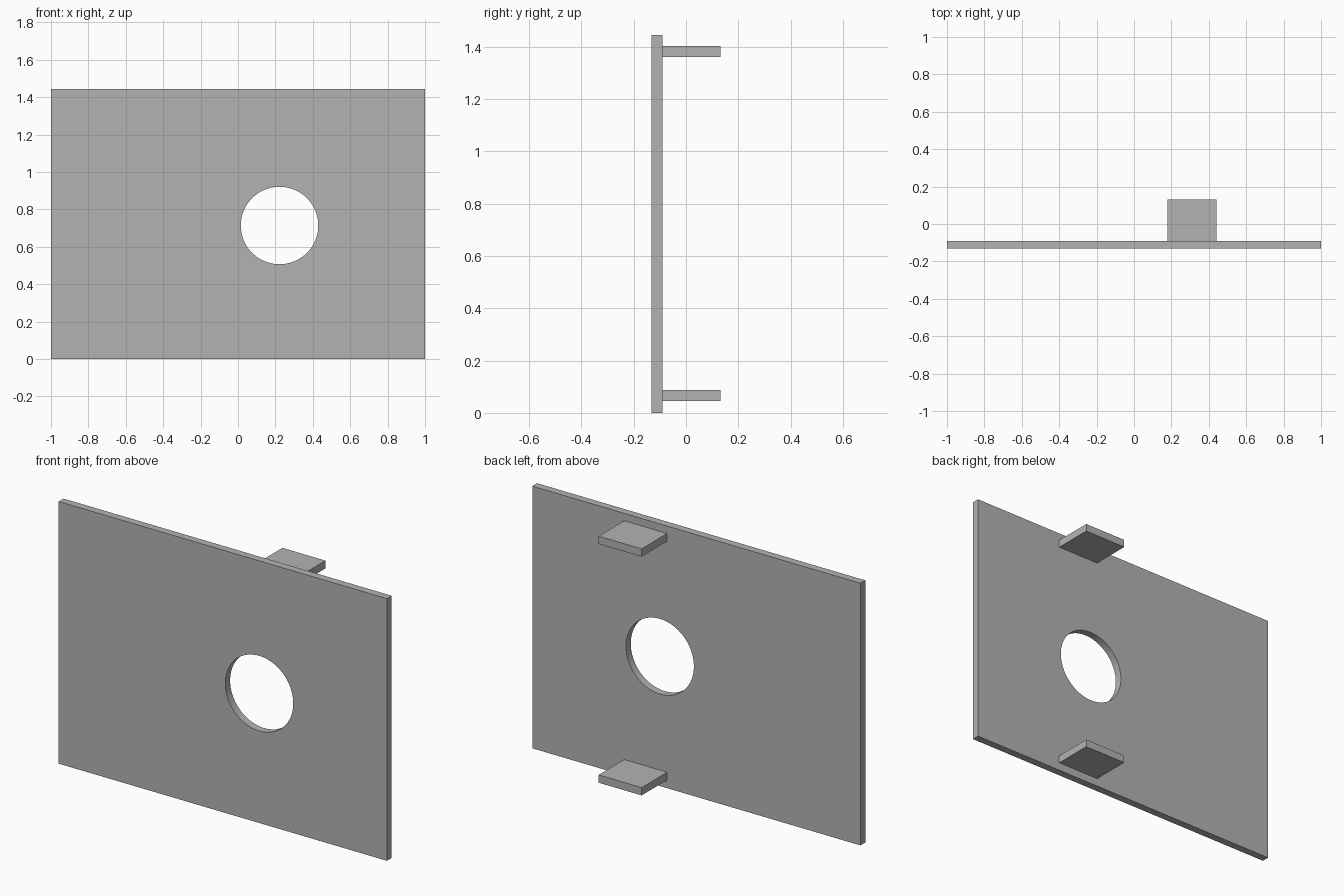
import bpy
import math

default = bpy.data.objects.get("Cube")
if default:
    bpy.data.objects.remove(default, do_unlink=True)

GREY = (0.45, 0.45, 0.45, 1)
grey = bpy.data.materials.new("plain_grey")
grey.use_nodes = True
grey.diffuse_color = GREY
grey.node_tree.nodes["Principled BSDF"].inputs["Base Color"].default_value = GREY

HEIGHT = 1.444
FRONT, PLATE_BACK, BACK = -0.132, -0.09, 0.132


def box(name, low, high):
    """Axis-aligned block between two corners."""
    centre = [(a + b) / 2 for a, b in zip(low, high)]
    bpy.ops.mesh.primitive_cube_add(size=1, location=centre)
    ob = bpy.context.object
    ob.name = name
    ob.scale = [b - a for a, b in zip(low, high)]
    bpy.ops.object.transform_apply(location=False, rotation=False, scale=True)
    ob.data.materials.append(grey)
    return ob


# Upright panel
panel = box("panel", (-1, FRONT, 0), (1, PLATE_BACK, HEIGHT))

# Round hole through the panel
bpy.ops.mesh.primitive_cylinder_add(
    vertices=96, radius=0.207, depth=0.4,
    location=(0.222, (FRONT + PLATE_BACK) / 2, 0.714), rotation=(math.pi / 2, 0, 0))
cutter = bpy.context.object
cutter.name = "hole_cutter"
cutter.hide_render = True
cutter.data.materials.append(grey)
cut = panel.modifiers.new("hole", "BOOLEAN")
cut.operation = "DIFFERENCE"
cut.solver = "EXACT"
cut.object = cutter
bpy.ops.object.select_all(action="DESELECT")
panel.select_set(True)
bpy.context.view_layer.objects.active = panel
bpy.ops.object.modifier_apply(modifier=cut.name)
bpy.data.objects.remove(cutter, do_unlink=True)
bpy.ops.object.shade_smooth_by_angle(angle=math.radians(30))

# Rear tabs near the bottom and top edges
for name, z in (("lower_tab", 0.045), ("upper_tab", 1.36)):
    box(name, (0.178, PLATE_BACK, z), (0.44, BACK, z + 0.043))
